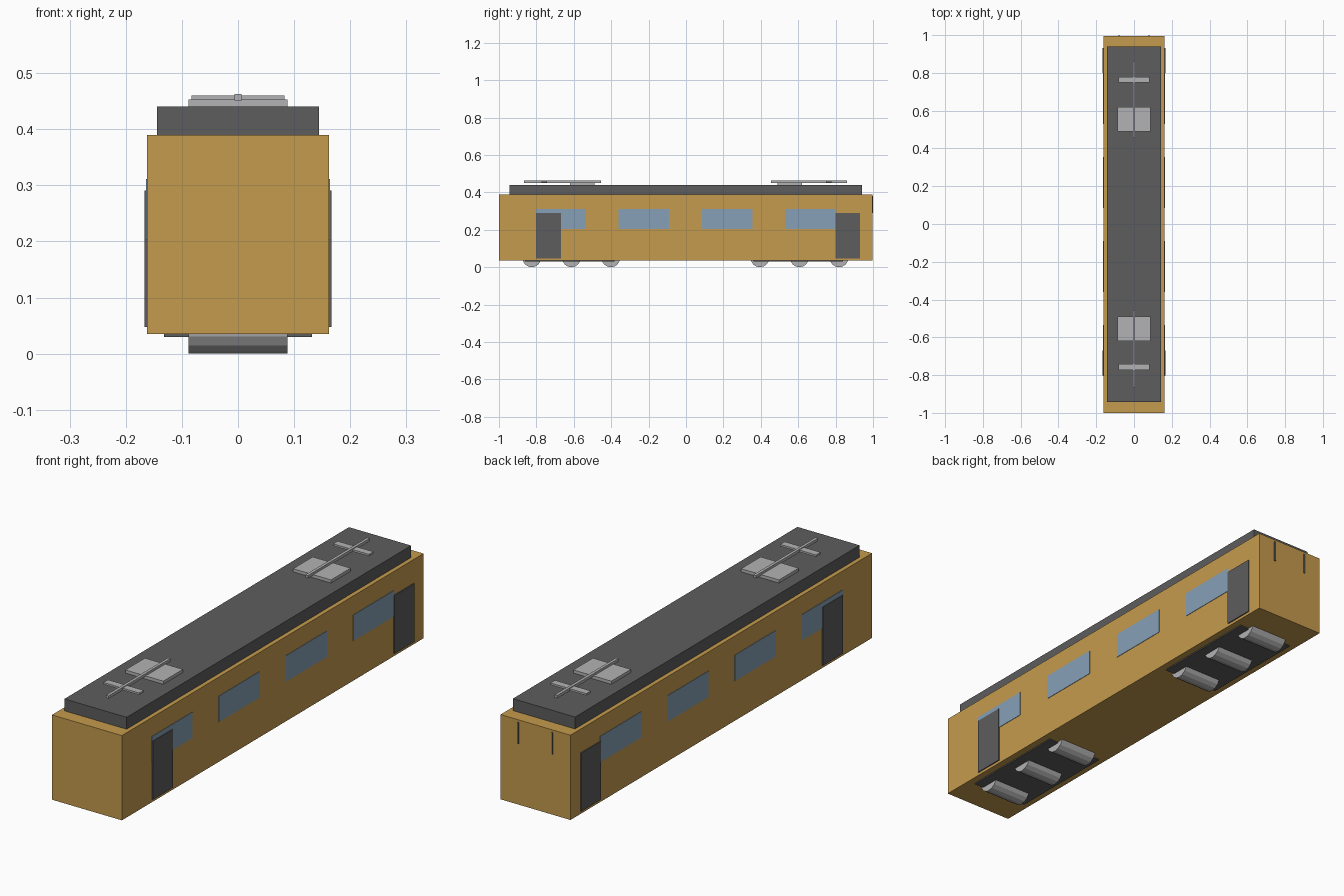
import bpy, math

if "Cube" in bpy.data.objects:
    bpy.data.objects.remove(bpy.data.objects["Cube"])


def material(name, rgb):
    m = bpy.data.materials.new(name)
    m.diffuse_color = (*rgb, 1)
    m.use_nodes = True
    m.node_tree.nodes["Principled BSDF"].inputs["Base Color"].default_value = m.diffuse_color
    return m


OCHRE = material("ochre paint", (0.558, 0.328, 0.074))
DARK = material("dark grey", (0.110, 0.110, 0.113))
GLASS = material("blue glass", (0.238, 0.352, 0.468))
STEEL = material("light grey steel", (0.45, 0.45, 0.46))


def box(name, x, y, z, mat):
    """Box spanning the given (min, max) ranges."""
    spans = (x, y, z)
    bpy.ops.mesh.primitive_cube_add(size=1, location=[(a + b) / 2 for a, b in spans])
    ob = bpy.context.object
    ob.name = name
    ob.scale = [b - a for a, b in spans]
    bpy.ops.object.transform_apply(location=False, rotation=False, scale=True)
    ob.data.materials.append(mat)
    return ob


# Body shell and raised roof
box("body", (-0.162, 0.162), (-1.0, 0.996), (0.035, 0.39), OCHRE)
box("roof", (-0.144, 0.144), (-0.943, 0.94), (0.39, 0.44), DARK)

# Windows and doors on both sides
for side, s in (("right", 1), ("left", -1)):
    def plate(name, out, y, z, mat):
        box(f"{side}_{name}", sorted((s * 0.160, s * out)), y, z, mat)

    for y in (-0.67, -0.225, 0.22, 0.665):
        plate("window", 0.164, (y - 0.135, y + 0.135), (0.203, 0.311), GLASS)
    for y in (-0.735, 0.865):
        plate("door", 0.1665, (y - 0.066, y + 0.066), (0.047, 0.291), DARK)

# Slim bars on the rear end
for x in (-0.079, 0.079):
    box("rear_bar", (x - 0.003, x + 0.003), (0.994, 1.0), (0.29, 0.38), DARK)

# Roof current collectors
for pad, bar, rod in (((-0.62, -0.49), (-0.772, -0.742), (-0.865, -0.455)),
                      ((0.49, 0.62), (0.748, 0.778), (0.455, 0.862))):
    box("collector_pad", (-0.088, 0.088), pad, (0.44, 0.453), STEEL)
    box("collector_crossbar", (-0.083, 0.083), bar, (0.452, 0.460), STEEL)
    box("collector_rod", (-0.006, 0.006), rod, (0.451, 0.463), STEEL)

# Bogie plates with three rollers each
for plate_y, wheels in (((-0.862, -0.383), (-0.825, -0.613, -0.402)),
                        ((0.362, 0.84), (0.395, 0.606, 0.818))):
    box("bogie_plate", (-0.132, 0.132), plate_y, (0.030, 0.037), DARK)
    for y in wheels:
        bpy.ops.mesh.primitive_cylinder_add(
            vertices=16, radius=0.05, depth=0.176,
            location=(0, y, 0.05), rotation=(0, math.pi / 2, 0))
        bpy.context.object.name = "wheel"
        bpy.context.object.data.materials.append(STEEL)
